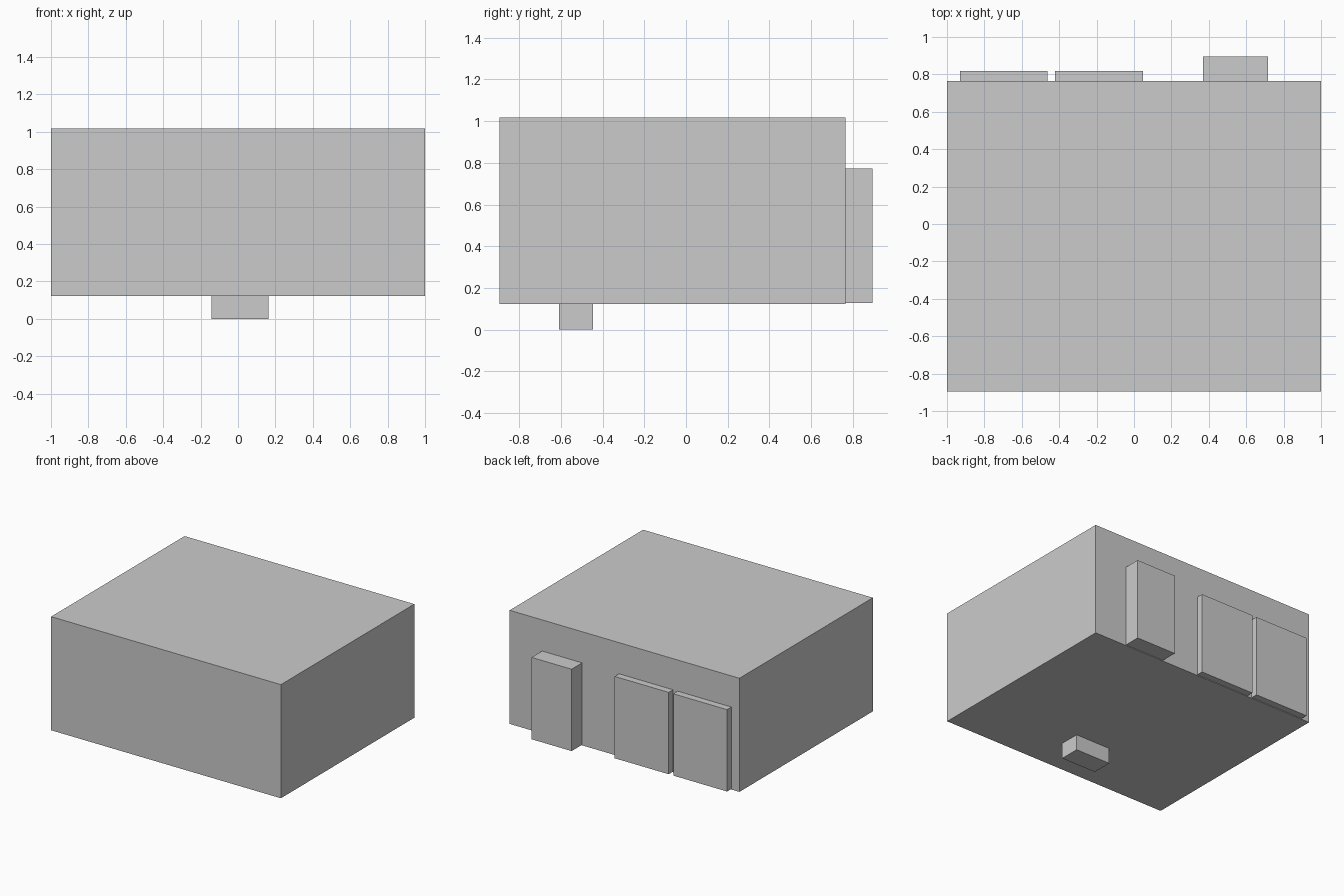
import bpy, bmesh
from mathutils import Vector

if "Cube" in bpy.data.objects:
    bpy.data.objects.remove(bpy.data.objects["Cube"])


def box(name, lo, hi):
    """Flat-shaded box between two opposite corners."""
    lo, hi = Vector(lo), Vector(hi)
    size, mid = hi - lo, (lo + hi) / 2
    bm = bmesh.new()
    bmesh.ops.create_cube(bm, size=1)
    bmesh.ops.scale(bm, vec=size, verts=bm.verts)
    mesh = bpy.data.meshes.new(name)
    bm.to_mesh(mesh)
    bm.free()
    obj = bpy.data.objects.new(name, mesh)
    obj.location = mid
    bpy.context.collection.objects.link(obj)
    return obj


BACK = 0.764              # rear face of the main body
Z0, Z1 = 0.128, 0.772     # height range shared by the rear blocks

# Main body
box("body", (-1, -0.895, 0.123), (1, BACK, 1.017))

# Blocks on the rear face: name, x start, x end, outer y
for name, x0, x1, y1 in [
    ("rear_panel_outer", -0.93, -0.462, 0.818),
    ("rear_panel_inner", -0.422, 0.048, 0.818),
    ("rear_deep_block", 0.369, 0.717, 0.895),
]:
    box(name, (x0, BACK, Z0), (x1, y1, Z1))

# Small block under the body
box("foot", (-0.142, -0.608, 0), (0.163, -0.446, 0.123))
